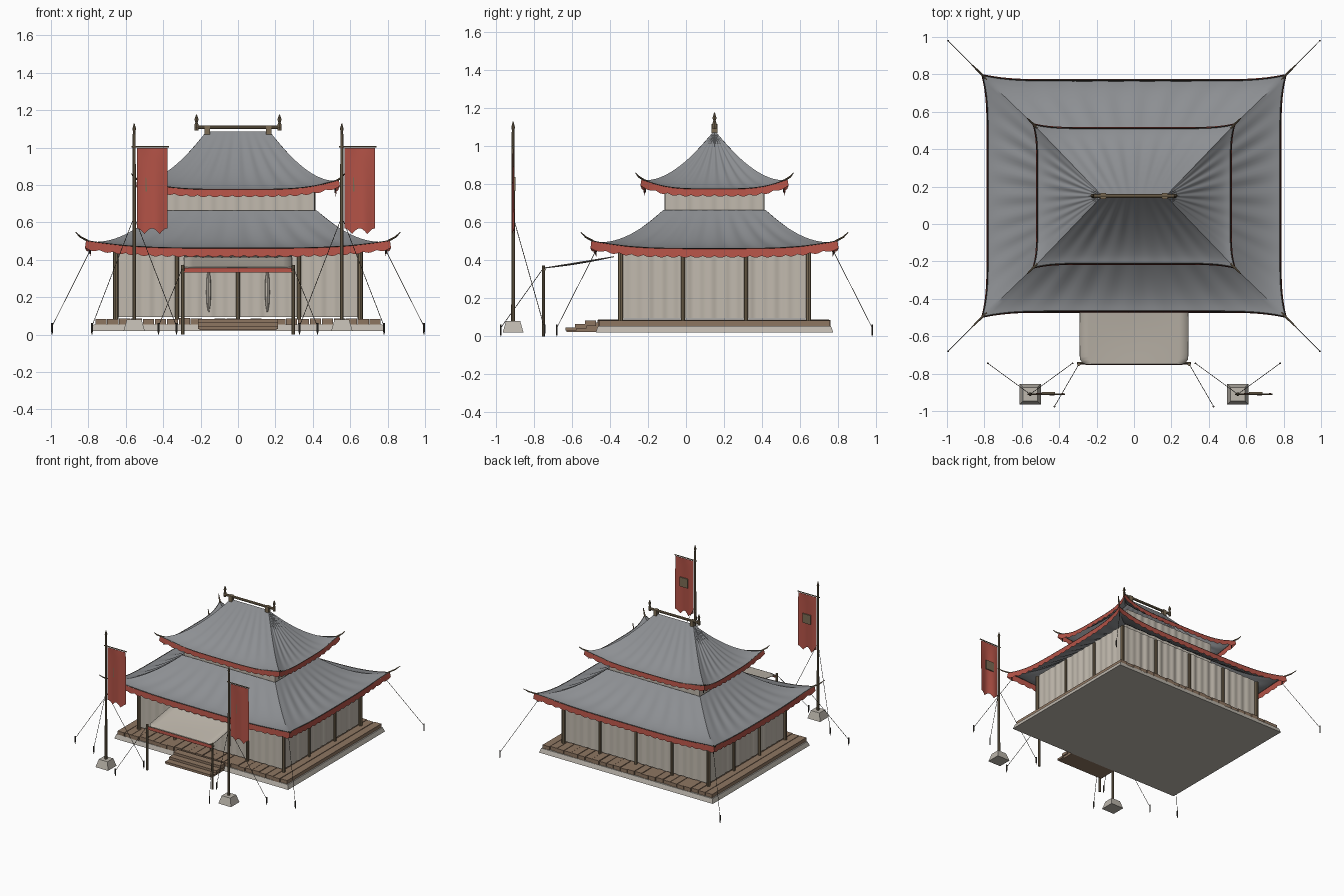
import bpy, bmesh, random
from math import sin, cos, pi
from mathutils import Vector, Matrix

random.seed(4)
cube = bpy.data.objects.get("Cube")
if cube:
    bpy.data.objects.remove(cube, do_unlink=True)

CY = 0.15  # centre of the pavilion in y


def material(name, *rgb):
    m = bpy.data.materials.new(name)
    m.use_nodes = True
    m.diffuse_color = (*rgb, 1)
    m.node_tree.nodes["Principled BSDF"].inputs["Base Color"].default_value = (*rgb, 1)
    return m


SLATE = material("slate_canvas", .265, .275, .29)
CANVAS = material("pale_canvas", .53, .485, .42)
RED = material("red_cloth", .45, .085, .062)
WOOD = material("brown_wood", .27, .18, .12)
POST = material("olive_post_wood", .20, .15, .09)
STONE = material("light_stone", .51, .475, .42)
ROPE = material("dark_rope", .06, .052, .043)


def finish(name, bm, mat, smooth):
    bmesh.ops.remove_doubles(bm, verts=bm.verts, dist=0.00005)
    bmesh.ops.recalc_face_normals(bm, faces=bm.faces)
    me = bpy.data.meshes.new(name)
    bm.to_mesh(me)
    bm.free()
    me.materials.append(mat)
    if smooth:
        me.shade_smooth()
        me.set_sharp_from_angle(angle=0.6)
    ob = bpy.data.objects.new(name, me)
    bpy.context.collection.objects.link(ob)
    return ob


def skin(name, rows, mat, wrap=False, caps=False, smooth=True):
    """Quads between successive rows of points."""
    bm = bmesh.new()
    vs = [[bm.verts.new(p) for p in row] for row in rows]
    n = len(rows[0])
    for a, b in zip(vs, vs[1:]):
        for i in range(n if wrap else n - 1):
            j = (i + 1) % n
            bm.faces.new((a[i], a[j], b[j], b[i]))
    if caps:
        bm.faces.new(vs[0])
        bm.faces.new(vs[-1])
    return finish(name, bm, mat, smooth)


def tube(name, pts, radii, mat, sides=8):
    pts = [Vector(p) for p in pts]
    if not isinstance(radii, (list, tuple)):
        radii = [radii] * len(pts)
    rows = []
    for i, (p, r) in enumerate(zip(pts, radii)):
        d = pts[min(i + 1, len(pts) - 1)] - pts[max(i - 1, 0)]
        q = d.to_track_quat('Z', 'Y')
        rows.append([p + q @ Vector((r * cos(2 * pi * k / sides), r * sin(2 * pi * k / sides), 0))
                     for k in range(sides)])
    return skin(name, rows, mat, wrap=True, caps=True)


def box(name, x, y, z, mat, taper=0):
    """Box from (min, max) ranges; taper draws the top in."""
    rows = []
    for h, t in ((z[0], 0), (z[1], taper)):
        rows.append([(x[0] + t, y[0] + t, h), (x[1] - t, y[0] + t, h),
                     (x[1] - t, y[1] - t, h), (x[0] + t, y[1] - t, h)])
    return skin(name, rows, mat, wrap=True, caps=True, smooth=False)


# Swept hip roofs: half sizes and height at the top and at the eave
LOWER = dict(name="lower", top=(.42, .27, .665), eave=(.78, .615, .462), lift=.04,
             flare=.03, p=1.6, horn=(.058, .045), valance=.038)
UPPER = dict(name="upper", top=(.17, 0, 1.085), eave=(.515, .36, .776), lift=.05,
             flare=.022, p=1.45, horn=(.033, .035), valance=.031)


def ring(r, s, n, drop=0, scallop=0, fold=0, out=0):
    """Closed loop of points around the roof, s = 0 at the top, 1 at the eave."""
    hx, hy, z0 = (a + (b - a) * s for a, b in zip(r["top"], r["eave"]))
    zt, ze = r["top"][2], r["eave"][2]
    pts = []
    for side in range(4):
        a, b = (hx, hy) if side % 2 == 0 else (hy, hx)
        lobes = round(2 * a / .062)
        for i in range(n):
            u = 2 * i / n - 1
            f = r["flare"] * s * s * abs(u) ** 8 + out
            z = zt - (zt - ze) * (1 - (1 - s) ** r["p"]) + r["lift"] * s ** 3 * abs(u) ** 4
            z += fold * sin(pi * s) * cos(u * 9 * pi) * (1 - u ** 4)
            z -= drop + scallop * abs(sin(pi * lobes * (u + 1) / 2))
            v = Matrix.Rotation(side * pi / 2, 3, 'Z') @ Vector((u * (a + f), -(b + f), z))
            pts.append(v + Vector((0, CY, 0)))
    return pts


for r in (LOWER, UPPER):
    nm = r["name"]
    skin(nm + "_roof", [ring(r, i / 16, 56, fold=.0045) for i in range(17)], SLATE, wrap=True)
    # Scalloped valance and the thin dark cord along the eave
    skin(nm + "_valance", [ring(r, 1, 208, drop=.001, out=.003),
                           ring(r, 1, 208, drop=r["valance"], scallop=.010, out=.008)], RED, wrap=True)
    cord = [ring(r, 1, 40, drop=d, out=o) for d, o in
            ((-.003, .001), (0, .004), (.002, .001), (0, -.002), (-.003, .001))]
    skin(nm + "_eave_cord", cord, ROPE, wrap=True)
    # Upturned horns and hanging toggles at the four corners
    hx, hy, z = r["eave"]
    hx, hy, z = hx + r["flare"], hy + r["flare"], z + r["lift"]
    d, up = r["horn"]
    for sx in (-1, 1):
        for sy in (-1, 1):
            at = lambda k, h: (sx * (hx + k), CY + sy * (hy + k), z + h)
            tube(nm + "_corner_horn", [at(-.03, -.012), at(-.005, 0), at(d * .55, up * .45), at(d, up)],
                 [.004, .006, .005, .0025], POST)
            tube(nm + "_corner_toggle", [at(-.018, 0), at(-.018, -.03), at(-.018, -.07)],
                 [.003, .005, .003], ROPE, 6)


# Gathered canvas walls
def curtain(name, hx, hy, z0, z1, amp):
    rows = []
    for h in (z0, z1):
        row = []
        for side in range(4):
            a, b = (hx, hy) if side % 2 == 0 else (hy, hx)
            n = round(a * 240)
            for i in range(n):
                u = 2 * i / n - 1
                w = amp * (sin(u * a * 95) + .6 * sin(u * a * 57 + side)) * (1 - u ** 8)
                v = Matrix.Rotation(side * pi / 2, 3, 'Z') @ Vector((u * a, w - b, h))
                row.append(v + Vector((0, CY, 0)))
        rows.append(row)
    skin(name, rows, CANVAS, wrap=True)


curtain("main_walls", .645, .485, .095, .475, .003)
curtain("upper_walls", .41, .26, .64, .80, .002)
for sx in (-1, 1):
    tube("gathered_drape", [(sx * .157, CY - .490, z) for z in (.12, .16, .22, .29, .335)],
         [.003, .010, .013, .012, .006], CANVAS)

# Wall posts around the perimeter
for ix in range(-2, 3):
    for iy in (-1.5, -.5, .5, 1.5):
        if abs(ix) == 2 or abs(iy) == 1.5:
            r = .014 if abs(ix) == 2 and abs(iy) == 1.5 else .011
            x, y = ix * .327, CY + iy * .33
            tube("wall_post", [(x, y, .08), (x, y, .46)], r, POST)

# Stone footing, deck planks and front steps
box("stone_footing", (-.785, .785), (CY - .625, CY + .625), (.02, .055), STONE, .012)
count, half = 24, .765
for i in range(count):
    x = -half + 2 * half * i / count
    e = random.uniform(-.006, .006)
    box("deck_plank", (x + .002, x + 2 * half / count - .002),
        (CY - .61 + e, CY + .605 + e), (.053, .086 + random.uniform(-.003, .002)), WOOD)
for i in range(3):
    y = -.635 + i * .052
    box("step_tread", (-.213, .213), (y, y + .058), (.03 + .012 * i, .046 + .019 * i), WOOD)
    box("step_riser", (-.205, .205), (y + .006, -.46), (.024, .034 + .019 * i), WOOD)

# Ridge pole with saddles and end finials
tube("ridge_pole", [(-.225, CY, 1.109), (.225, CY, 1.109)], .010, POST)
for sx in (-1, 1):
    box("ridge_saddle", (sx * .165 - .015, sx * .165 + .015), (CY - .015, CY + .015), (1.07, 1.117), POST)
    tube("ridge_finial", [(sx * .222, CY, z) for z in (1.092, 1.125, 1.135, 1.15, 1.178)],
         [.010, .010, .006, .011, .002], POST)


# Guy ropes ending on ground pegs
def guy(start, x, y):
    tube("guy_rope", [start, (x, y, .045)], .0017, ROPE, 5)
    tube("ground_peg", [(x, y, 0), (x, y, .02), (x, y, .062)], [.002, .0055, .0055], ROPE, 6)


for sx in (-1, 1):
    for sy in (-1, 1):
        guy((sx * .79, CY + sy * .625, .45), sx * .994, CY + sy * .83)

# Entrance awning on two posts, its front corners rounded
rows = []
for i in range(13):
    t = (i / 12) ** 2
    w = .29 - .03 * max(0, 1 - t * 12) ** 2
    rows.append([(x * w / 6, -.75 + t * .37, .362 + .06 * t - .006 * sin(pi * t) * cos(x * pi / 12))
                 for x in range(-6, 7)])
awning = skin("awning_canopy", rows, CANVAS)
awning.modifiers.new("thickness", 'SOLIDIFY').thickness = .005
skin("awning_valance", [[(-.288, -.752, .356), (.288, -.752, .356)],
                        [(-.288, -.754, .332), (.288, -.754, .332)]], RED)
tube("awning_rail", [(-.305, -.743, .351), (.305, -.743, .351)], .005, POST)
for sx in (-1, 1):
    tube("awning_post", [(sx * .295, -.75, 0), (sx * .295, -.75, .372)], .009, POST)
    guy((sx * .295, -.75, .36), sx * .425, -.975)

# Banner poles on stone feet, both banners hanging towards +x
for px in (-.555, .555):
    py = -.91
    box("banner_foot", (px - .057, px + .057), (py - .055, py + .055), (.02, .082), STONE, .018)
    tube("banner_pole", [(px, py, z) for z in (.08, 1.07, 1.085, 1.1, 1.13)],
         [.010, .008, .006, .010, .002], POST)
    tube("banner_crossbar", [(px - .015, py, 1.005), (px + .185, py, 1.005)], .004, POST)
    rows = []
    for j in range(17):
        row = []
        for i in range(25):
            t, k = i / 24, j / 16
            low = .538 + .03 * abs(cos(2 * pi * t))
            row.append((px + .014 + .163 * t, py + .007 * k ** .5 * sin(2 * pi * t * 1.2), .998 + (low - .998) * k))
        rows.append(row)
    skin("banner_cloth", rows, RED)
    box("banner_patch", (px + .06, px + .132), (py + .003, py + .0115), (.765, .84), POST)
    for sx in (-1, 1):
        guy((px, py, .63), px + sx * .226, -.745)
